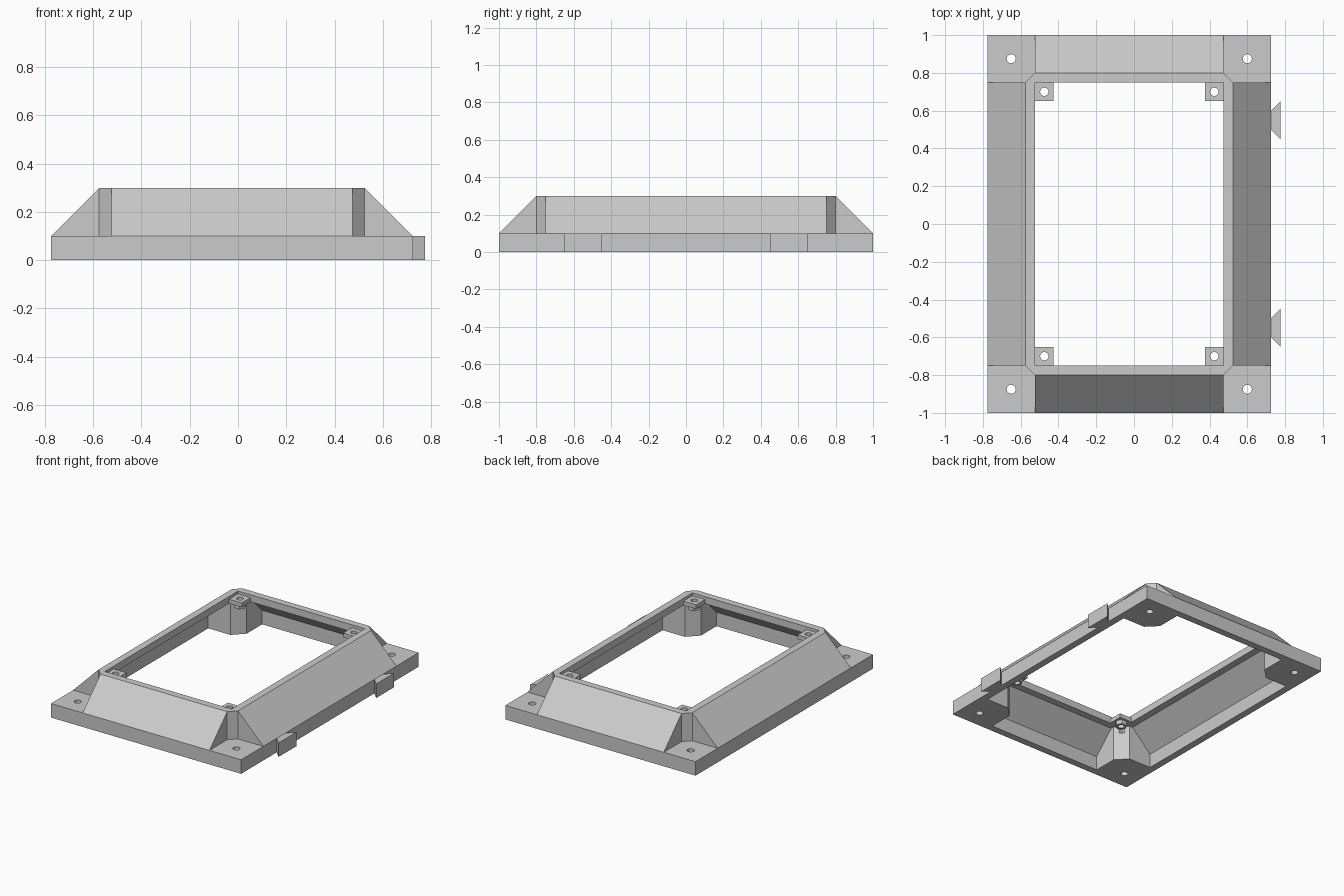
import bpy
import bmesh
from math import cos, sin, tau
from mathutils import Vector

cube = bpy.data.objects.get("Cube")
if cube:
    bpy.data.objects.remove(cube, do_unlink=True)

grey = bpy.data.materials.new("light grey")
grey.use_nodes = True
grey.diffuse_color = (0.6, 0.6, 0.6, 1)
grey.node_tree.nodes["Principled BSDF"].inputs["Base Color"].default_value = (0.6, 0.6, 0.6, 1)

SHIFT = Vector((-0.025, 0, 0))      # the frame sits off centre because of the side tabs
SIGNS = [(sx, sy) for sx in (-1, 1) for sy in (-1, 1)]


def prism(name, points, low, high, axis="z"):
    """Extrude a 2D outline from low to high along an axis."""
    place = {"x": lambda a, b, t: (t, a, b),
             "y": lambda a, b, t: (a, t, b),
             "z": lambda a, b, t: (a, b, t)}[axis]
    bm = bmesh.new()
    face = bm.faces.new([bm.verts.new(place(a, b, low)) for a, b in points])
    new = bmesh.ops.extrude_face_region(bm, geom=[face])["geom"]
    step = Vector(place(0, 0, high - low))
    bmesh.ops.translate(bm, vec=step, verts=[v for v in new if isinstance(v, bmesh.types.BMVert)])
    bmesh.ops.recalc_face_normals(bm, faces=bm.faces)
    bmesh.ops.translate(bm, verts=bm.verts, vec=SHIFT)
    mesh = bpy.data.meshes.new(name)
    bm.to_mesh(mesh)
    bm.free()
    mesh.materials.append(grey)
    ob = bpy.data.objects.new(name, mesh)
    bpy.context.collection.objects.link(ob)
    return ob


def rect(x, y, cx=0, cy=0):
    return [(cx - x, cy - y), (cx + x, cy - y), (cx + x, cy + y), (cx - x, cy + y)]


def octagon(x, y, cut):
    return [(x - cut, -y), (x, cut - y), (x, y - cut), (x - cut, y),
            (cut - x, y), (-x, y - cut), (-x, cut - y), (cut - x, -y)]


def ring(cx, cy, radius, sides):
    return [(cx + radius * cos(tau * i / sides), cy + radius * sin(tau * i / sides))
            for i in range(sides)]


def mirrored(half):
    """Complete a symmetric profile from its positive side."""
    return half + [(-a, b) for a, b in reversed(half)]


def combine(target, tool, operation):
    mod = target.modifiers.new(operation, "BOOLEAN")
    mod.object, mod.operation, mod.solver = tool, operation, "EXACT"
    bpy.context.view_layer.objects.active = target
    bpy.ops.object.modifier_apply(modifier=mod.name)
    bpy.data.objects.remove(tool, do_unlink=True)


# Base plate with four sloped banks and a chamfered core
frame = prism("bezel_frame", rect(0.75, 1), 0, 0.1)
combine(frame, prism("core", octagon(0.55, 0.8, 0.05), 0.02, 0.3), "UNION")
for axis, edge, rim, length in (("x", 1, 0.8, 0.5), ("y", 0.75, 0.55, 0.75)):
    bank = mirrored([(edge, 0.05), (edge, 0.1), (rim, 0.3)])
    combine(frame, prism("bank", bank, -length, length, axis), "UNION")

# Central well and rim opening, then the thin-walled hollows beneath the banks
combine(frame, prism("well", octagon(0.525, 0.775, 0.075), -0.1, 0.25), "DIFFERENCE")
combine(frame, prism("rim_opening", rect(0.5, 0.75), 0.2, 0.4), "DIFFERENCE")
for axis, edge, lip, length in (("x", 0.95, 0.8, 0.45), ("y", 0.7, 0.55, 0.7)):
    hollow = mirrored([(edge, -0.1), (edge, 0.1), (lip, 0.25)])
    combine(frame, prism("hollow", hollow, -length, length, axis), "DIFFERENCE")

for sx, sy in SIGNS:
    # Screw lug in the inner corner with a hexagonal boss under it
    combine(frame, prism("lug", rect(0.055, 0.055, sx * 0.455, sy * 0.705), 0.25, 0.28), "UNION")
    combine(frame, prism("boss", ring(sx * 0.45, sy * 0.7, 0.04, 6), 0.22, 0.26), "UNION")
    # Screw holes through the lug and the base corner
    combine(frame, prism("drill", ring(sx * 0.45, sy * 0.7, 0.022, 24), 0.15, 0.35), "DIFFERENCE")
    combine(frame, prism("drill", ring(sx * 0.625, sy * 0.875, 0.024, 24), -0.1, 0.2), "DIFFERENCE")

# Dovetail tabs on the left side
for name, y in (("front_dovetail", -0.55), ("back_dovetail", 0.55)):
    prism(name, [(0.75, y - 0.05), (0.8, y - 0.1), (0.8, y + 0.1), (0.75, y + 0.05)], 0, 0.1)
